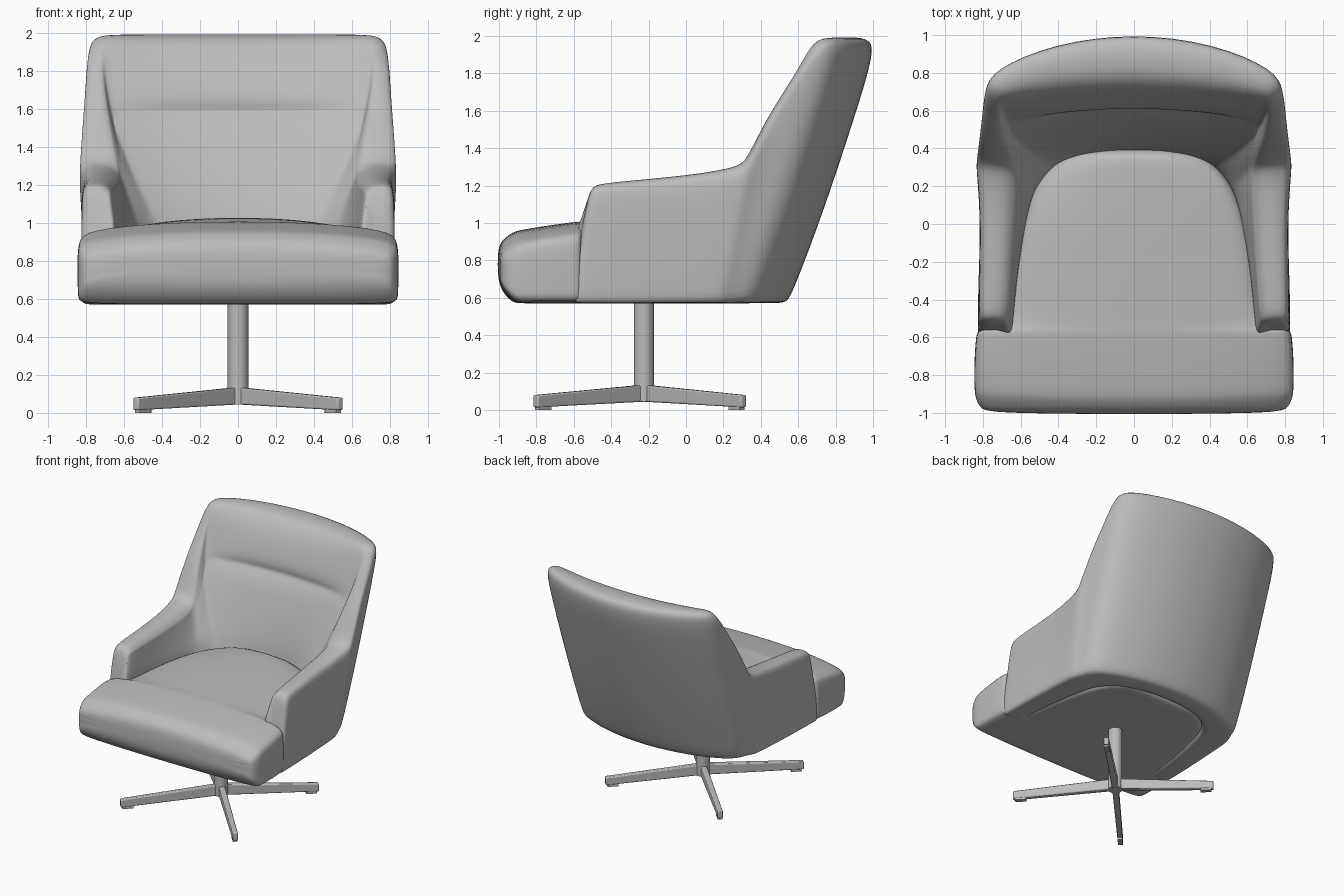
import bpy, bmesh, math
from mathutils import Vector as V

if "Cube" in bpy.data.objects:
    bpy.data.objects.remove(bpy.data.objects["Cube"])

grey = bpy.data.materials.new("warm_grey")
grey.diffuse_color = (0.5, 0.5, 0.5, 1)
grey.use_nodes = True
grey.node_tree.nodes["Principled BSDF"].inputs["Base Color"].default_value = grey.diffuse_color


def finish(name, bm, levels=0, angle=40):
    """Turn a bmesh into a named, smooth-shaded object."""
    bmesh.ops.recalc_face_normals(bm, faces=bm.faces)
    me = bpy.data.meshes.new(name)
    bm.to_mesh(me)
    bm.free()
    me.materials.append(grey)
    ob = bpy.data.objects.new(name, me)
    bpy.context.collection.objects.link(ob)
    bpy.ops.object.select_all(action='DESELECT')
    ob.select_set(True)
    bpy.context.view_layer.objects.active = ob
    if levels:
        mod = ob.modifiers.new("soften", 'SUBSURF')
        mod.levels = mod.render_levels = levels
        bpy.ops.object.shade_smooth()
    else:
        bpy.ops.object.shade_smooth_by_angle(angle=math.radians(angle))
    return ob


def loft(rings):
    """Skin closed rings of equal length and cap both ends."""
    bm = bmesh.new()
    rows = [[bm.verts.new(p) for p in r] for r in rings]
    n = len(rows[0])
    for a, b in zip(rows, rows[1:]):
        for i in range(n):
            j = (i + 1) % n
            bm.faces.new((a[i], a[j], b[j], b[i]))
    bm.faces.new(rows[0])
    bm.faces.new(rows[-1])
    return bm


# Shell: arms and back swept as one U.
# outer bottom xy, outer top xy, inner top xy, inner bottom xy, top z
stations = [
    (.825, -.62, .81, -.52, .69, -.52, .65, -.60, 1.185),
    (.83, -.60, .825, -.48, .67, -.48, .64, -.57, 1.21),
    (.825, -.30, .82, -.27, .655, -.27, .62, -.30, 1.23),
    (.81, .00, .815, .05, .64, .05, .57, .00, 1.26),
    (.80, .17, .84, .29, .64, .26, .53, .15, 1.30),
    (.785, .21, .845, .34, .66, .32, .50, .20, 1.34),
    (.765, .26, .83, .44, .69, .42, .46, .25, 1.56),
    (.75, .31, .81, .60, .71, .58, .42, .28, 1.80),
    (.71, .37, .80, .73, .72, .67, .39, .30, 1.98),
    (.61, .43, .765, .85, .62, .69, .35, .32, 1.995),
    (.40, .51, .42, 1.0, .42, .725, .24, .36, 1.995),
    (0, .57, 0, 1.055, 0, .755, 0, .385, 1.995),
]
FLOOR = .57


def shell_ring(s):
    z = s[8]
    ob, ot = V((s[0], s[1], FLOOR)), V((s[2], s[3], z))
    it, ib = V((s[4], s[5], z)), V((s[6], s[7], .95))
    back = min(1, max(0, (z - 1.3) / .69)) ** 2
    crease = back * max(0, 1 - (it.x / .7) ** 4)
    out = V((ob.x - ib.x, ob.y - ib.y, 0)).normalized()
    base = V((ib.x, ib.y, FLOOR))
    ring = [base + V((0, 0, .02)), base + out * .02, ob - out * .02]
    for f, bulge in ((.02, 0), (.35, .02), (.7, .012), (.95, 0)):
        ring.append(ob.lerp(ot, f) + out * bulge * back)
    ring += [ot.lerp(it, .2), ot.lerp(it, .8)]
    # headrest roll above a tucked crease, fuller lumbar below
    round_off = .06 + .1 * (1 - back) ** 4
    for f, push, full in ((round_off, 0, 0), (.2, -.025, 0), (.35, -.02, 0), (.39, .03, 0),
                          (.44, 0, .02), (.72, 0, .025), (1, 0, 0)):
        p = it.lerp(ib, f)
        p.x = it.x + (ib.x - it.x) * f ** (1 + back)
        ring.append(p + V((0, push * crease - full * back, 0)))
    return ring


half = [shell_ring(s) for s in stations]
other = [[V((-p.x, p.y, p.z)) for p in r] for r in half[-2::-1]]
finish("arm_and_back_shell", loft(half + other), 2)

# Seat cushion: rounded nose, wide front, narrower tongue between the arms
rows = [  # y, half width, bottom z, top z
    (-1.008, .77, .71, .85), (-.99, .82, .63, .91), (-.935, .84, .575, .95),
    (-.90, .845, .57, .965), (-.70, .845, .57, .995), (-.585, .835, .57, 1.01),
    (-.56, .825, .57, 1.01), (-.54, .69, .57, 1.01), (-.30, .66, .57, 1.02),
    (0, .60, .57, 1.03), (.20, .53, .57, 1.03), (.32, .43, .57, 1.03),
    (.41, .30, .57, 1.02)]


def seat_ring(y, w, z0, z1):
    e = min(.05, (z1 - z0) / 5)
    side = [(w - .02, z0), (w, z0 + e * .4), (w, (z0 + z1) / 2), (w, z1 - 2 * e),
            (w - .03, z1 - e), (w * .55, z1 - e * .2)]
    pts = [(0, z0)] + side + [(0, z1)] + [(-x, z) for x, z in reversed(side)]
    bow = .02 if -1 < y < -.8 else 0
    return [V((x, y + bow * (x / .8) ** 2, z)) for x, z in pts]


finish("seat_cushion", loft([seat_ring(*r) for r in rows]), 2)

# Pedestal column
CY = -.225
bm = bmesh.new()
bmesh.ops.create_cone(bm, cap_ends=True, segments=32, radius1=.054, radius2=.054, depth=.56)
bmesh.ops.translate(bm, verts=bm.verts, vec=(0, CY, .325))
finish("column", bm)

# Four tapered diagonal legs with small glides, the front pair a little longer
for i, (sx, ly) in enumerate(((1, .535), (-1, .535), (-1, -.58), (1, -.58))):
    d = V((sx * .54, ly, 0))
    length = d.length
    d.normalize()
    t = V((-d.y, d.x, 0))
    c = V((0, CY, 0))

    def box(r, w, z0, z1):
        return [c + d * r + t * x + V((0, 0, z))
                for x, z in ((-w, z0), (w, z0), (w, z1), (-w, z1))]

    leg = finish(f"leg_{i + 1}", loft([box(0, .024, .045, .135), box(length, .02, .014, .08)]))
    bev = leg.modifiers.new("edge", 'BEVEL')
    bev.width, bev.segments = .008, 2
    finish(f"glide_{i + 1}",
           loft([box(length - .1, .018, 0, .03), box(length - .015, .018, 0, .03)]))
